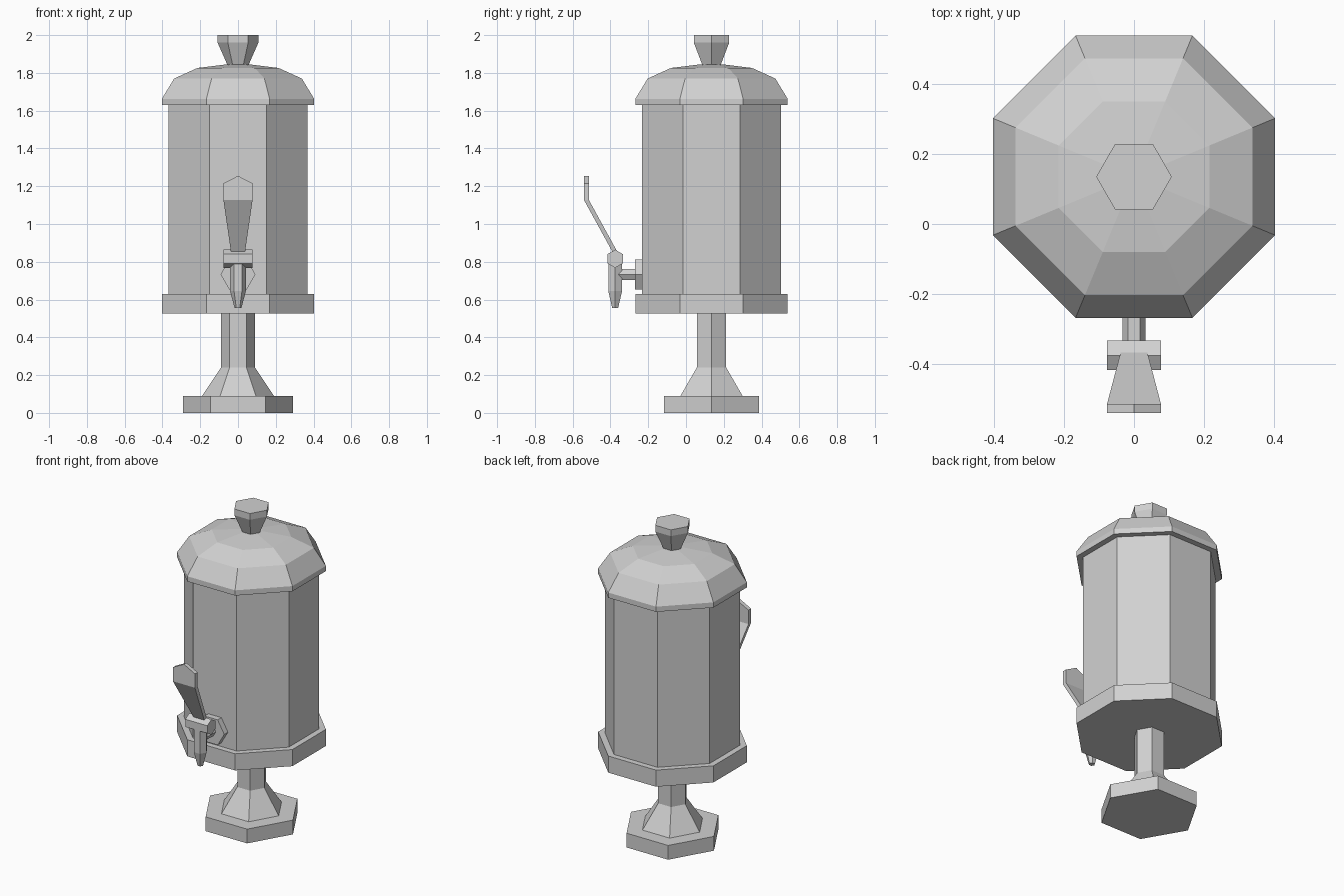
import bpy, bmesh, math
from mathutils import Matrix, Vector

cube = bpy.data.objects.get("Cube")
if cube:
    bpy.data.objects.remove(cube, do_unlink=True)

metal = bpy.data.materials.new("light_grey_metal")
metal.use_nodes = True
GREY = (0.64, 0.64, 0.64, 1)
metal.diffuse_color = GREY
metal.node_tree.nodes["Principled BSDF"].inputs["Base Color"].default_value = GREY

AXIS_Y = 0.135   # centre line of the tank
TAP_Y = -0.375   # centre line of the tap
FLAT = 1 / math.cos(math.pi / 8)   # octagon apothem to corner radius


def loft(name, rings):
    """Skin a stack of equal-length point rings and cap both ends."""
    bm = bmesh.new()
    loops = [[bm.verts.new(p) for p in ring] for ring in rings]
    count = len(loops[0])
    for low, high in zip(loops, loops[1:]):
        for i in range(count):
            j = (i + 1) % count
            bm.faces.new((low[i], low[j], high[j], high[i]))
    bm.faces.new(loops[0][::-1])
    bm.faces.new(loops[-1])
    bmesh.ops.remove_doubles(bm, verts=bm.verts, dist=0.0005)
    bmesh.ops.recalc_face_normals(bm, faces=bm.faces)
    mesh = bpy.data.meshes.new(name)
    bm.to_mesh(mesh)
    bm.free()
    mesh.materials.append(metal)
    obj = bpy.data.objects.new(name, mesh)
    bpy.context.collection.objects.link(obj)
    return obj


def turned(name, profile, sides, origin, turn=0.0, rotation=Matrix()):
    """Faceted lathe part: profile is (radius, height) along its axis."""
    place = Matrix.Translation(origin) @ rotation
    angles = [turn + math.tau * i / sides for i in range(sides)]
    loft(name, [[place @ Vector((r * math.cos(a), r * math.sin(a), h))
                 for a in angles] for r, h in profile])


def octagon(name, profile):
    turned(name, [(r * FLAT, h) for r, h in profile], 8,
           (0, AXIS_Y, 0), math.pi / 8)


# Pedestal
turned("foot_plate", [(0.29, 0), (0.29, 0.09)], 6, (0, AXIS_Y, 0))
turned("stem", [(0.19, 0.09), (0.09, 0.24), (0.09, 0.525)], 6, (0, AXIS_Y, 0))

# Tank and lid
octagon("tank_base", [(0.403, 0.525), (0.403, 0.63)])
octagon("tank", [(0.367, 0.63), (0.367, 1.63)])
octagon("lid", [(0.403, 1.63), (0.403, 1.663), (0.338, 1.77),
                (0.215, 1.826), (0.06, 1.845)])
turned("lid_knob", [(0.055, 1.84), (0.108, 1.96), (0.108, 2.0)], 6, (0, AXIS_Y, 0))

# Tap
forward = Matrix.Rotation(math.pi / 2, 4, "X")
sideways = Matrix.Rotation(math.pi / 2, 4, "Y")
turned("tap_wall_plate", [(0.092, 0), (0.092, 0.037)], 6,
       (0, -0.232, 0.733), rotation=forward)
turned("tap_pipe", [(0.033, 0), (0.033, 0.11)], 6,
       (0, -0.265, 0.733), rotation=forward)
turned("tap_spout", [(0.018, 0.555), (0.042, 0.645), (0.042, 0.8)], 6, (0, TAP_Y, 0))
turned("tap_crossbar", [(0.048, -0.077), (0.048, 0.077)], 6,
       (0, TAP_Y, 0.816), rotation=sideways)

# Lever: (front y, height, half width) at each bend, ending in a point
bends = [(-0.377, 0.83, 0.034), (-0.54, 1.127, 0.077),
         (-0.54, 1.215, 0.077), (-0.54, 1.255, 0)]
loft("tap_lever", [[(-w, y, z), (w, y, z), (w, y + 0.026, z), (-w, y + 0.026, z)]
                   for y, z, w in bends[:-1]]
     + [[(0, y, z), (0, y, z), (0, y + 0.026, z), (0, y + 0.026, z)]
        for y, z, w in bends[-1:]])
